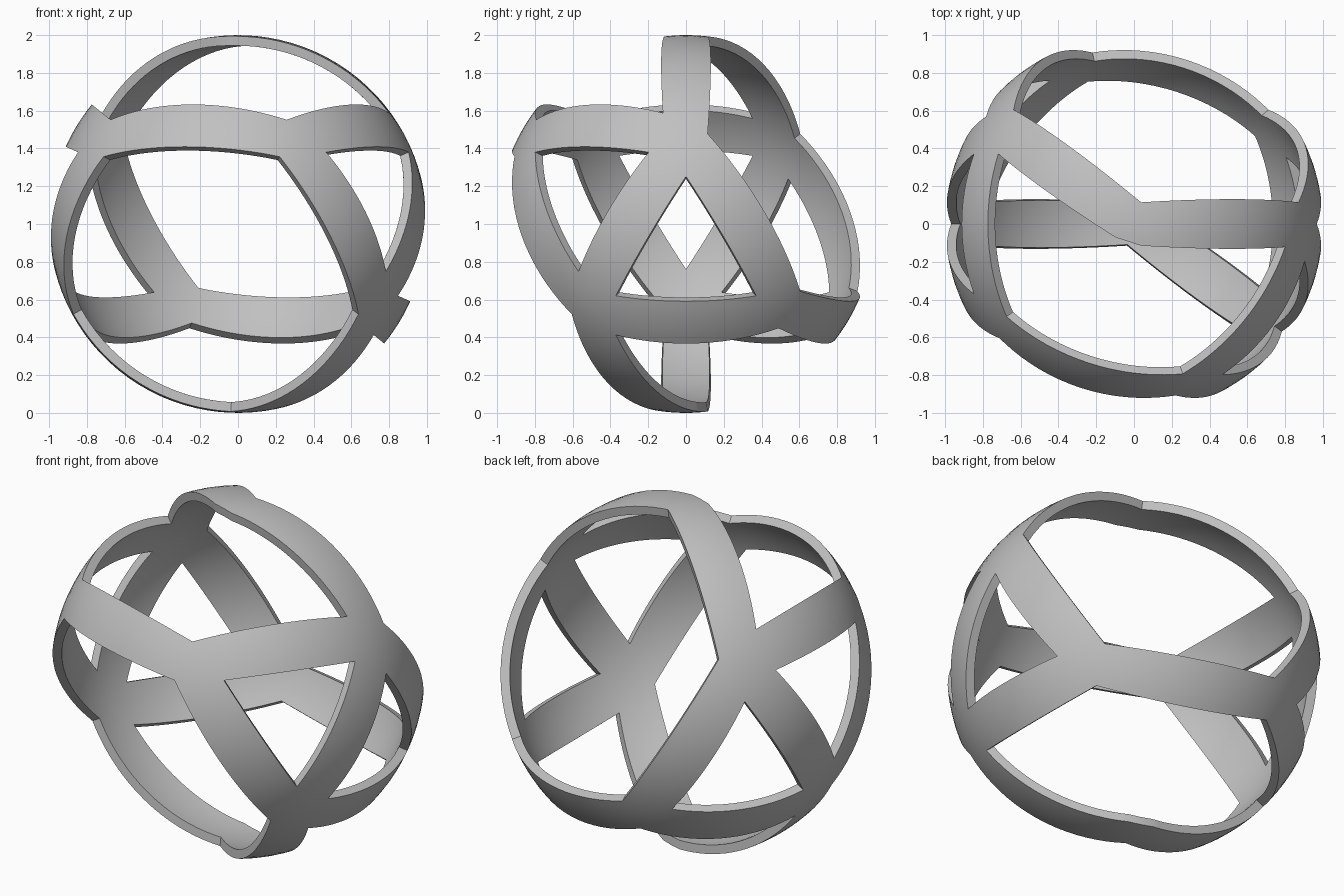
import bpy, bmesh, math
from mathutils import Vector

cube = bpy.data.objects.get("Cube")
if cube:
    bpy.data.objects.remove(cube, do_unlink=True)

BAND = 0.115      # half width of a band on the flat triangles
INNER = 0.95      # inner radius, outer radius is 1
ALONG, ACROSS = 18, 4


# Joints of the frame: an icosahedron standing on a corner
def ring(z, start):
    r = math.sqrt(1 - z * z)
    turns = [math.radians(start + 72 * k) for k in range(5)]
    return [Vector((r * math.cos(t), r * math.sin(t), z)) for t in turns]


Z = 1 / math.sqrt(5)
TOP, BOTTOM = 0, 11
U = [1, 2, 3, 4, 5]
L = [6, 7, 8, 9, 10]
joints = [Vector((0, 0, 1))] + ring(Z, 0) + ring(-Z, 36) + [Vector((0, 0, -1))]

# Bands present on one half; the other half is its mirror through the centre
half = [(TOP, U[0]), (TOP, U[2]), (U[2], U[3]), (U[3], U[4]),
        (U[4], U[0]), (U[4], L[4]), (U[0], L[4]), (U[0], L[0])]


def opposite(i):
    return min(range(len(joints)), key=lambda j: (joints[j] + joints[i]).length)


bands = {frozenset(b) for b in half}
bands |= {frozenset(opposite(i) for i in b) for b in half}
used = set().union(*bands)

triangles = []
for k in range(5):
    n = (k + 1) % 5
    triangles += [(TOP, U[k], U[n]), (U[k], L[k], U[n]),
                  (L[k], L[n], U[n]), (BOTTOM, L[n], L[k])]

bm = bmesh.new()
cache = {}


def point(co):
    co = co.normalized()
    key = tuple(round(c, 4) + 0.0 for c in co)
    if key not in cache:
        cache[key] = bm.verts.new(co)
    return cache[key]


def patch(a, b, c, d, cols):
    """Grid from line a-b to line d-c, pushed out to the sphere."""
    rows = []
    for j in range(ACROSS + 1):
        p, q = a.lerp(d, j / ACROSS), b.lerp(c, j / ACROSS)
        rows.append([point(p.lerp(q, i / cols)) for i in range(cols + 1)])
    for low, high in zip(rows, rows[1:]):
        for i in range(cols):
            corners = dict.fromkeys((low[i], low[i + 1], high[i + 1], high[i]))
            bm.faces.new(list(corners))


def along(i, j):
    """Where a band's rim meets the line from joint i to joint j."""
    step = BAND / math.sin(math.radians(60))
    return joints[i] + (joints[j] - joints[i]).normalized() * step


def rim(i, j, other):
    """Rim corner at joint i for the band i-j inside triangle i, j, other."""
    if frozenset((i, other)) in bands:
        return along(i, j) + along(i, other) - joints[i]
    return along(i, other)


# Half bands and joint corners, triangle by triangle
for tri in triangles:
    for s in range(3):
        i, j, k = tri[s], tri[(s + 1) % 3], tri[(s + 2) % 3]
        if frozenset((i, j)) in bands:
            patch(joints[i], joints[j], rim(j, i, k), rim(i, j, k), ALONG)
        elif i in used and frozenset((i, k)) not in bands:
            patch(joints[i], joints[i], along(i, k), along(i, j), 2)

# Inner shell and the walls between the shells
outer_faces = list(bm.faces)
rim_edges = [e for e in bm.edges if e.is_boundary]
inner = {v: bm.verts.new(v.co * INNER) for v in list(bm.verts)}
for f in outer_faces:
    bm.faces.new([inner[v] for v in reversed(f.verts)])
for e in rim_edges:
    a, b = e.verts
    bm.faces.new((a, b, inner[b], inner[a]))
bmesh.ops.recalc_face_normals(bm, faces=bm.faces)
bmesh.ops.translate(bm, verts=bm.verts, vec=(0, 0, 1))

mesh = bpy.data.meshes.new("banded_sphere_frame")
bm.to_mesh(mesh)
bm.free()
frame = bpy.data.objects.new("banded_sphere_frame", mesh)
bpy.context.collection.objects.link(frame)

# Plain grey
grey = bpy.data.materials.new("light_grey")
grey.use_nodes = True
colour = (0.53, 0.53, 0.53, 1)
grey.diffuse_color = colour
grey.node_tree.nodes["Principled BSDF"].inputs["Base Color"].default_value = colour
mesh.materials.append(grey)

bpy.ops.object.select_all(action="DESELECT")
frame.select_set(True)
bpy.context.view_layer.objects.active = frame
bpy.ops.object.shade_smooth_by_angle(angle=math.radians(35))
